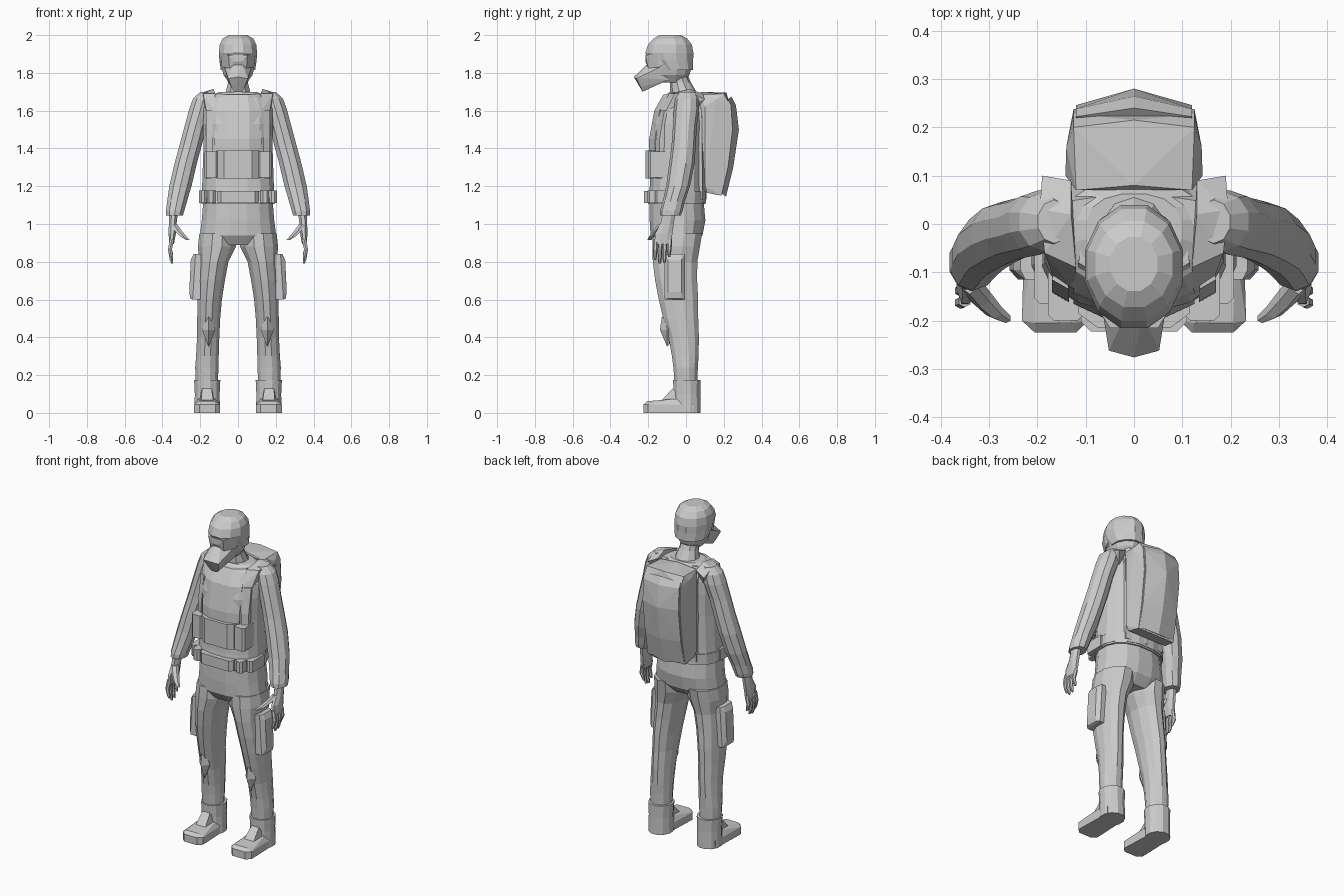
import bpy, bmesh
from math import cos, sin, pi, copysign


def finish(name, bm, mirror):
    bmesh.ops.recalc_face_normals(bm, faces=bm.faces)
    me = bpy.data.meshes.new(name)
    bm.to_mesh(me)
    bm.free()
    ob = bpy.data.objects.new(name, me)
    bpy.context.collection.objects.link(ob)
    if mirror:
        m = ob.modifiers.new("mirror", 'MIRROR')
        m.use_mirror_merge = False
    return ob


def loft(name, rings, n=12, e=2.0, mirror=False):
    """Skin horizontal rings (x, y, z, rx, ry); e > 2 squares the outline."""
    bm = bmesh.new()
    f = lambda v: copysign(abs(v) ** (2 / e), v)
    loops = []
    for x, y, z, rx, ry in rings:
        loops.append([bm.verts.new((x + rx * f(cos(2 * pi * (i + .5) / n)),
                                    y + ry * f(sin(2 * pi * (i + .5) / n)), z))
                      for i in range(n)])
    for a, b in zip(loops, loops[1:]):
        for i in range(n):
            j = (i + 1) % n
            bm.faces.new((a[i], a[j], b[j], b[i]))
    bm.faces.new(loops[0])
    bm.faces.new(loops[-1])
    return finish(name, bm, mirror)


def hull(name, pts, sym=False, mirror=False):
    """Convex faceted solid; sym reflects points first, mirror copies the solid."""
    bm = bmesh.new()
    for x, y, z in pts:
        bm.verts.new((x, y, z))
        if sym and x:
            bm.verts.new((-x, y, z))
    r = bmesh.ops.convex_hull(bm, input=bm.verts)
    loose = [v for v in bm.verts if not v.link_faces]
    bmesh.ops.delete(bm, geom=loose, context='VERTS')
    bmesh.ops.dissolve_limit(bm, angle_limit=.03, verts=bm.verts, edges=bm.edges)
    return finish(name, bm, mirror)


def box(x0, x1, y0, y1, z0, z1, c=0.012):
    """Corner points of a box whose front (y0) face is chamfered."""
    back = [(x, y, z) for x in (x0, x1) for y in (y0 + c, y1) for z in (z0, z1)]
    return back + [(x, y0, z) for x in (x0 + c, x1 - c) for z in (z0, z1)]


# Head: face, helmet dome, goggles, breathing mask
loft("face", [(0, -.07, 1.75, .05, .06), (0, -.078, 1.79, .08, .1),
              (0, -.075, 1.84, .093, .112), (0, -.075, 1.92, .095, .112)])
loft("helmet", [(0, -.055, 1.815, .094, .096), (0, -.08, 1.865, .102, .122),
                (0, -.088, 1.905, .105, .132), (0, -.085, 1.95, .1, .12),
                (0, -.083, 1.982, .083, .092), (0, -.083, 2.0, .05, .058)])
hull("goggles", [(x, y, z) for x, y, z in (
    (.05, -.215, 1.895), (.09, -.15, 1.9), (.045, -.2, 1.825),
    (.085, -.14, 1.83), (.02, -.215, 1.86), (.09, -.1, 1.865))], sym=True)
hull("mask", [(.018, -.19, 1.86), (.075, -.12, 1.84), (.055, -.235, 1.775),
              (.052, -.262, 1.77), (0, -.276, 1.778), (.02, -.23, 1.70),
              (.035, -.24, 1.725), (.06, -.09, 1.765)], sym=True)
loft("neck", [(0, -.01, 1.66, .1, .09), (0, -.015, 1.70, .068, .07),
              (0, -.03, 1.75, .055, .055), (0, -.05, 1.8, .055, .055)], n=10)

# Torso with vest
loft("torso", [(0, -.05, 1.105, .197, .155), (0, -.047, 1.2, .193, .147),
               (0, -.043, 1.4, .186, .143), (0, -.04, 1.53, .188, .143),
               (0, -.03, 1.61, .185, .128), (0, -.02, 1.67, .165, .105),
               (0, -.012, 1.7, .1, .075)], n=16, e=2.4)
hull("chest_plate", [(.12, -.165, 1.24), (.06, -.197, 1.24), (.125, -.165, 1.45),
                     (.06, -.195, 1.45), (.125, -.14, 1.6), (.06, -.168, 1.6),
                     (.115, -.08, 1.69), (.05, -.12, 1.685), (.12, -.05, 1.24),
                     (.1, 0, 1.69)], sym=True)
hull("back_plate", [(x, y, z) for z, d in ((1.13, .0), (1.4, 0), (1.6, -.005), (1.69, -.04))
                    for x, y in ((0, .108 + d), (.13, .088 + d), (.13, 0))], sym=True)
hull("shoulder_strap", [(.125, -.135, 1.6), (.165, -.115, 1.58), (.12, -.09, 1.69),
                        (.185, -.06, 1.69), (.13, .02, 1.715), (.195, .03, 1.695),
                        (.13, .09, 1.69), (.19, .1, 1.66), (.15, .05, 1.6)], mirror=True)
hull("front_strap", [(x, y, z) for z, y0 in ((1.24, -.165), (1.45, -.16), (1.6, -.135))
                     for x, y in ((.135, y0), (.17, y0 + .02), (.15, -.05))], mirror=True)

# Belly pouches and belt
hull("belly_pouch", [(x, y, z) for z in (1.24, 1.39)
                     for x, y in ((.075, -.215), (.115, -.185), (.115, -.1))], sym=True)
hull("vest_pouch", box(.105, .178, -.2, -.1, 1.245, 1.385), mirror=True)
loft("belt", [(0, -.052, 1.115, .2, .16), (0, -.05, 1.172, .2, .158)], n=16, e=2.4)
hull("belt_pouch", box(.12, .165, -.205, -.1, 1.11, 1.178), mirror=True)
hull("hip_pouch", box(.165, .206, -.165, -.04, 1.11, 1.178), mirror=True)
hull("belt_buckle", box(-.11, .11, -.222, -.15, 1.112, 1.176, .02))

# Backpack and its ridged outer panel
side = ((.2, 1.69), (.228, 1.64), (.238, 1.5), (.215, 1.3), (.188, 1.15))
hull("backpack", [(.125, y, z) for y, z in side] +
     [(.14, .16, 1.66), (.142, .1, 1.62), (.14, .1, 1.2), (.12, .07, 1.685),
      (0, .08, 1.7), (0, .215, 1.695), (.13, .11, 1.165)], sym=True)
hull("backpack_panel", [(.12, y, z) for y, z in ((.222, 1.66), (.238, 1.63), (.246, 1.5),
                                                (.222, 1.3), (.19, 1.16))] +
     [(0, .24, 1.675), (0, .264, 1.63), (0, .28, 1.5), (0, .25, 1.3), (0, .212, 1.145),
      (.11, .18, 1.3), (.11, .18, 1.6)], sym=True)

# Hips and legs
loft("hips", [(0, -.05, 1.13, .186, .145), (0, -.045, 1.02, .195, .15),
              (0, -.05, .94, .205, .14), (0, -.055, .89, .17, .1)], n=16, e=2.3)
loft("leg", [(.108, -.045, .95, .1, .135), (.112, -.052, .88, .104, .13),
             (.128, -.058, .8, .08, .122), (.141, -.052, .7, .074, .115),
             (.15, -.04, .6, .067, .108), (.155, -.028, .5, .063, .096),
             (.158, -.012, .4, .061, .083), (.162, -.004, .3, .062, .073),
             (.165, -.002, .24, .064, .067), (.165, 0, .15, .06, .062)], mirror=True)
hull("knee_pad", [(.155, -.128, .51), (.155, -.138, .44), (.155, -.1, .35),
                  (.12, -.1, .44), (.19, -.1, .44), (.135, -.108, .49),
                  (.175, -.108, .49), (.155, -.02, .43)], mirror=True)
hull("thigh_pouch", [(x, y, z) for y in (-.115, -.005) for x, z in
                     ((.19, .6), (.24, .6), (.19, .84), (.225, .84))] +
     [(x, y, z) for y in (-.095, -.025) for x, z in
      ((.252, .605), (.258, .64), (.25, .81), (.235, .84))], mirror=True)

# Boots
loft("boot_shaft", [(.163, .005, .0, .07, .075), (.163, .005, .1, .068, .073),
                    (.163, .004, .175, .072, .075)], mirror=True)
hull("boot_foot", [(x, y, z) for z in (0, .045) for x, y in
                   ((.12, -.225), (.205, -.225), (.232, -.2), (.095, -.2), (.23, -.1),
                    (.1, -.06), (.225, .04), (.105, .04))] +
     [(.125, -.205, .062), (.205, -.205, .062), (.12, -.05, .075), (.21, -.05, .075)],
     mirror=True)
hull("boot_tongue", [(.13, -.13, .065), (.195, -.13, .065), (.14, -.07, .13),
                     (.19, -.07, .13), (.12, 0, .05), (.21, 0, .05)], mirror=True)

# Arms and cuffs
loft("arm", [(.165, .005, 1.7, .035, .045), (.182, .005, 1.665, .058, .062),
             (.197, .003, 1.61, .064, .067), (.224, -.006, 1.52, .061, .063),
             (.25, -.012, 1.42, .062, .064), (.277, -.022, 1.32, .062, .067),
             (.305, -.042, 1.2, .062, .063), (.323, -.065, 1.12, .055, .058)],
     n=10, mirror=True)
loft("cuff", [(.318, -.06, 1.14, .057, .058), (.333, -.078, 1.07, .051, .06),
              (.336, -.083, 1.045, .047, .056)], n=10, mirror=True)

# Hands
loft("palm", [(.342, -.09, 1.06, .026, .036), (.346, -.1, 1.0, .022, .038),
              (.348, -.118, .95, .021, .05), (.352, -.122, .895, .014, .048)],
     n=8, mirror=True)
for i, (y, tip) in enumerate(((-.16, .81), (-.135, .79), (-.11, .795), (-.085, .825))):
    loft(f"finger_{i + 1}", [(.35, y, .92, .014, .012), (.36, y - .003, .865, .012, .012),
                             (.353, y - .004, tip + .02, .01, .01),
                             (.348, y - .004, tip, .006, .006)], n=6, mirror=True)
loft("thumb", [(.34, -.12, 1.0, .02, .025), (.318, -.15, .965, .022, .022),
               (.29, -.18, .935, .019, .016), (.265, -.195, .915, .011, .01)],
     n=6, mirror=True)
